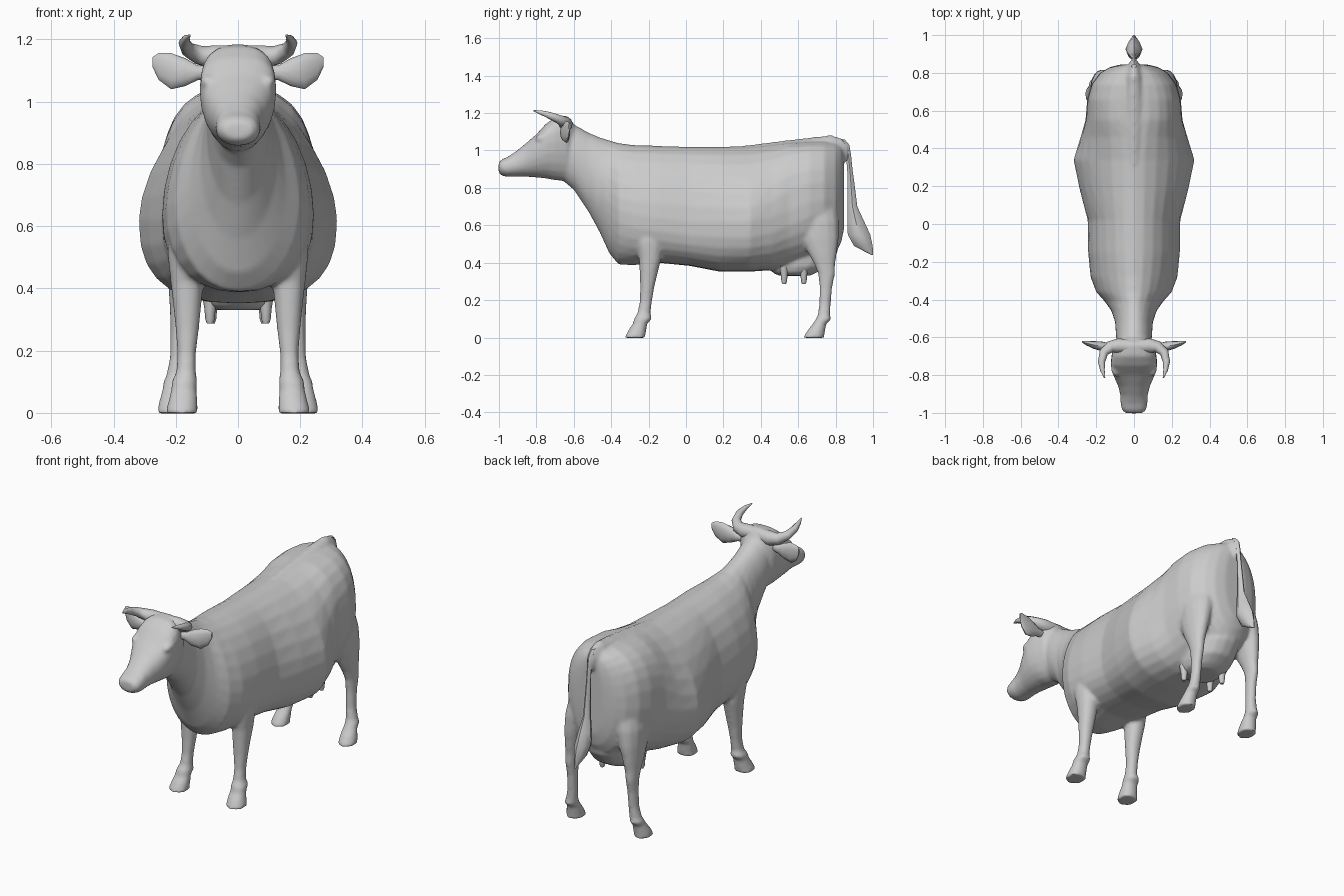
import bpy, bmesh, math
from mathutils import Vector

hide = bpy.data.materials.new("grey_hide")
hide.diffuse_color = (0.6, 0.6, 0.6, 1)
X, Y, Z = Vector((1, 0, 0)), Vector((0, 1, 0)), Vector((0, 0, 1))


def ring(c, u, v, up, down, side, e_up=2.0, e_down=2.0, n=20):
    """Egg-shaped cross-section with separate upper and lower squareness."""
    pts = []
    for i in range(n):
        a = 2 * math.pi * i / n
        ca, sa = math.cos(a), math.sin(a)
        e = 2 / (e_up if sa >= 0 else e_down)
        h = up if sa >= 0 else down
        pts.append(Vector(c) + u * side * math.copysign(abs(ca) ** e, ca)
                   + v * h * math.copysign(abs(sa) ** e, sa))
    return pts


def loft(name, rings, mirror=False):
    bm = bmesh.new()
    loops = [[bm.verts.new(p) for p in r] for r in rings]
    n = len(loops[0])
    for a, b in zip(loops, loops[1:]):
        for i in range(n):
            j = (i + 1) % n
            bm.faces.new((a[i], a[j], b[j], b[i]))
    bm.faces.new(loops[0][::-1])
    bm.faces.new(loops[-1])
    bmesh.ops.recalc_face_normals(bm, faces=bm.faces)
    me = bpy.data.meshes.new(name)
    bm.to_mesh(me)
    bm.free()
    me.materials.append(hide)
    ob = bpy.data.objects.new(name, me)
    bpy.context.collection.objects.link(ob)
    if mirror:
        ob.modifiers.new("Mirror", 'MIRROR').use_mirror_merge = False
    return ob


def column(name, rows, mirror=True, n=14, e=2.2):
    """Upright part: rows of x, y, z, x radius, y radius."""
    return loft(name, [ring((x, y, z), X, Y, ry, ry, rx, e, e, n)
                       for x, y, z, rx, ry in rows], mirror)


def tube(name, rows, n=10, mirror=True):
    """Round tapering part: rows of x, y, z, radius."""
    pts = [Vector(r[:3]) for r in rows]
    rings = []
    for i, r in enumerate(rows):
        t = (pts[min(i + 1, len(pts) - 1)] - pts[max(i - 1, 0)]).normalized()
        v = (Z - t * t.z).normalized()
        rings.append(ring(pts[i], t.cross(v), v, r[3], r[3], r[3], n=n))
    return loft(name, rings, mirror)


def select(obs):
    bpy.ops.object.select_all(action='DESELECT')
    for ob in obs:
        ob.select_set(True)
    bpy.context.view_layer.objects.active = obs[0]


# Neck and trunk: y, bottom, top, half width, height of widest point, squareness up / down
trunk = [
    (-0.66, 0.84, 1.15, 0.085, 1.00, 2, 2),
    (-0.60, 0.79, 1.14, 0.095, 0.97, 2, 2),
    (-0.52, 0.67, 1.095, 0.10, 0.90, 2, 2),
    (-0.46, 0.56, 1.07, 0.12, 0.80, 2, 2),
    (-0.41, 0.45, 1.055, 0.155, 0.72, 1.8, 2),
    (-0.36, 0.39, 1.04, 0.20, 0.68, 1.8, 2.1),
    (-0.28, 0.387, 1.03, 0.23, 0.66, 1.8, 2.3),
    (-0.15, 0.40, 1.025, 0.243, 0.64, 1.9, 2.5),
    (0.02, 0.383, 1.02, 0.245, 0.62, 1.9, 2.6),
    (0.18, 0.352, 1.02, 0.287, 0.62, 1.8, 2.6),
    (0.34, 0.352, 1.025, 0.32, 0.62, 1.7, 2.6),
    (0.46, 0.36, 1.035, 0.283, 0.64, 2.0, 2.5),
    (0.55, 0.375, 1.045, 0.257, 0.68, 2.5, 2.3),
    (0.66, 0.40, 1.05, 0.248, 0.72, 2.6, 2.1),
    (0.74, 0.42, 1.05, 0.225, 0.74, 2.5, 2),
    (0.80, 0.45, 1.04, 0.18, 0.74, 2.3, 2),
    (0.83, 0.51, 1.025, 0.13, 0.75, 2.1, 2),
    (0.845, 0.58, 1.0, 0.07, 0.76, 2, 2),
]
body = [loft("body", [ring((0, y, m), X, Z, t - m, m - b, w, eu, ed, 28)
                      for y, b, t, w, m, eu, ed in trunk])]

# Raised rump ridge leading into the tail
body.append(loft("rump_ridge", [
    ring((0, y, 1.0), X, Z, h, 0.06, w, 1.6, 2, 12) for y, h, w in
    [(0.30, 0.025, 0.03), (0.50, 0.05, 0.06), (0.68, 0.072, 0.07),
     (0.78, 0.083, 0.055), (0.84, 0.063, 0.032), (0.872, 0.032, 0.015)]]))

# Head from poll to muzzle
head = [
    (-0.605, 0.86, 1.15, 0.075, 1.04, 2.4),
    (-0.635, 0.835, 1.187, 0.105, 1.05, 2.7),
    (-0.70, 0.84, 1.178, 0.120, 1.05, 2.8),
    (-0.75, 0.85, 1.142, 0.124, 1.04, 2.7),
    (-0.80, 0.855, 1.087, 0.110, 1.00, 2.5),
    (-0.86, 0.86, 1.035, 0.084, 0.95, 2.3),
    (-0.91, 0.86, 0.995, 0.072, 0.92, 2.3),
    (-0.95, 0.858, 0.968, 0.072, 0.91, 2.4),
    (-0.985, 0.865, 0.952, 0.064, 0.91, 2.4),
    (-1.002, 0.882, 0.935, 0.045, 0.91, 2.2),
]
body.append(loft("head", [ring((0, y, m), X, Z, t - m, m - b, w, e, 2.1, 22)
                          for y, b, t, w, m, e in head]))

# Soft brow bulges over the eyes
body.append(loft("brow", [
    ring((0.098, y, 1.065), X, Z, r, r, r, n=10) for y, r in
    [(-0.72, 0.008), (-0.74, 0.022), (-0.77, 0.025), (-0.79, 0.02), (-0.805, 0.008)]], True))

# Front legs with hooves
body.append(column("front_leg", [
    (0.135, -0.22, 0.75, 0.06, 0.10), (0.145, -0.20, 0.60, 0.078, 0.095),
    (0.160, -0.195, 0.50, 0.066, 0.075), (0.164, -0.192, 0.42, 0.053, 0.060),
    (0.163, -0.20, 0.34, 0.045, 0.048), (0.163, -0.207, 0.27, 0.038, 0.038),
    (0.165, -0.215, 0.19, 0.030, 0.033), (0.167, -0.225, 0.13, 0.032, 0.035),
    (0.172, -0.230, 0.10, 0.042, 0.049), (0.174, -0.245, 0.075, 0.041, 0.038),
    (0.176, -0.258, 0.045, 0.046, 0.047), (0.180, -0.27, 0.012, 0.051, 0.053),
    (0.180, -0.272, -0.002, 0.053, 0.056)]))

# Hind legs with thigh, hock and hoof
body.append(column("hind_leg", [
    (0.10, 0.69, 0.84, 0.06, 0.07), (0.13, 0.695, 0.72, 0.085, 0.11),
    (0.155, 0.705, 0.62, 0.077, 0.115), (0.172, 0.715, 0.53, 0.060, 0.103),
    (0.182, 0.73, 0.45, 0.046, 0.077), (0.187, 0.742, 0.39, 0.036, 0.056),
    (0.190, 0.752, 0.34, 0.030, 0.046), (0.190, 0.748, 0.27, 0.027, 0.035),
    (0.192, 0.743, 0.18, 0.027, 0.031), (0.200, 0.738, 0.12, 0.031, 0.034),
    (0.206, 0.734, 0.095, 0.037, 0.043), (0.206, 0.715, 0.075, 0.037, 0.036),
    (0.209, 0.70, 0.045, 0.043, 0.046), (0.212, 0.686, 0.012, 0.047, 0.054),
    (0.212, 0.684, -0.002, 0.049, 0.057)], e=2.0))

# Udder
body.append(column("udder", [
    (0, 0.63, 0.66, 0.08, 0.17), (0, 0.63, 0.55, 0.12, 0.195), (0, 0.62, 0.45, 0.13, 0.19),
    (0, 0.60, 0.38, 0.122, 0.155), (0, 0.58, 0.345, 0.105, 0.115),
    (0, 0.58, 0.330, 0.07, 0.08)], False, 18))

# Merge the masses into one continuous skin and relax the joins
select(body)
bpy.ops.object.convert(target='MESH')
bpy.ops.object.join()
skin = bpy.context.view_layer.objects.active
remesh = skin.modifiers.new("Merge", 'REMESH')
remesh.mode = 'VOXEL'
remesh.voxel_size = 0.009
relax = skin.modifiers.new("Relax", 'SMOOTH')
relax.factor, relax.iterations = 0.5, 8
bpy.ops.object.convert(target='MESH')

# Horns curving outward, forward and up
tube("horn", [(0.0, -0.65, 1.145, 0.038), (0.085, -0.645, 1.143, 0.039),
              (0.125, -0.65, 1.150, 0.031), (0.160, -0.68, 1.167, 0.024),
              (0.172, -0.73, 1.188, 0.019), (0.167, -0.775, 1.203, 0.012),
              (0.155, -0.815, 1.213, 0.003)])

# Leaf-shaped ears: x, y, centre height, half thickness, half height
loft("ear", [ring((x, y, z), Y, Z, h, h, t, n=12) for x, y, z, t, h in
             [(0.09, -0.655, 1.095, 0.018, 0.020), (0.13, -0.65, 1.093, 0.018, 0.024),
              (0.17, -0.648, 1.095, 0.026, 0.045), (0.215, -0.64, 1.098, 0.020, 0.058),
              (0.255, -0.63, 1.113, 0.011, 0.043), (0.274, -0.624, 1.127, 0.004, 0.017)]], True)

# Teats
for name, x, y in (("front_teat", 0.09, 0.525), ("rear_teat", 0.085, 0.63)):
    column(name, [(x, y, 0.38, 0.026, 0.026), (x, y, 0.335, 0.018, 0.018),
                  (x, y, 0.30, 0.015, 0.015), (x, y, 0.287, 0.010, 0.010)], True, 8, 2)

# Hanging tail with a flat, diamond-shaped switch
column("tail", [
    (0, 0.835, 1.06, 0.014, 0.012), (0, 0.855, 1.03, 0.015, 0.018),
    (0, 0.868, 0.98, 0.013, 0.014), (0, 0.876, 0.90, 0.013, 0.014),
    (0, 0.882, 0.82, 0.015, 0.019), (0, 0.890, 0.70, 0.020, 0.026),
    (0, 0.908, 0.62, 0.035, 0.045), (0, 0.925, 0.55, 0.045, 0.06),
    (0, 0.948, 0.49, 0.028, 0.05), (0, 0.997, 0.44, 0.004, 0.004)], False, 8, 1.6)

# Soft shading with crisp creases
select(list(bpy.context.scene.objects))
bpy.ops.object.shade_smooth_by_angle(angle=math.radians(45))
